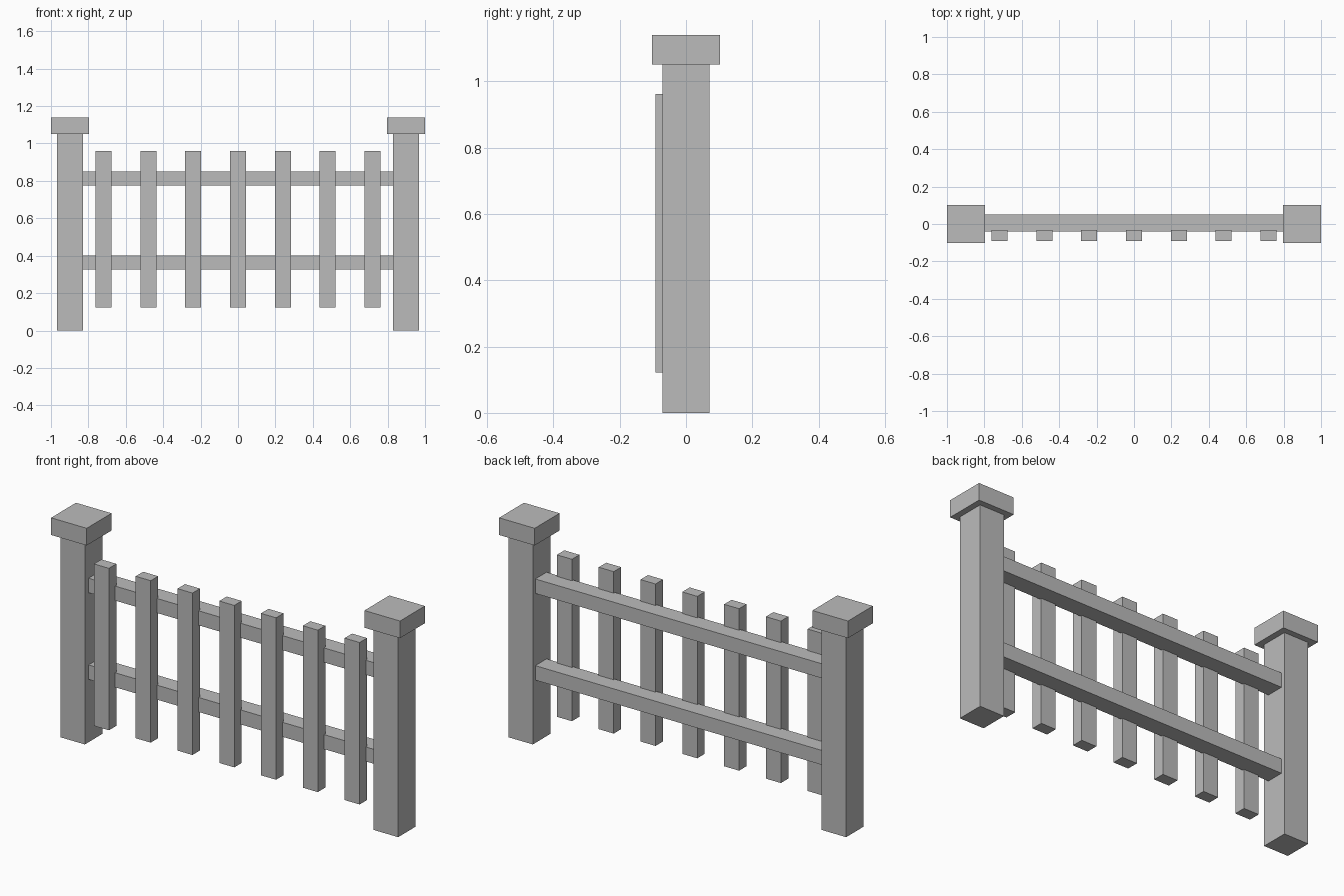
import bpy

if "Cube" in bpy.data.objects:
    bpy.data.objects.remove(bpy.data.objects["Cube"], do_unlink=True)

# Single plain grey for the whole fence
grey = bpy.data.materials.new("plain grey")
grey.use_nodes = True
grey.diffuse_color = (0.5, 0.5, 0.5, 1)
grey.node_tree.nodes["Principled BSDF"].inputs["Base Color"].default_value = grey.diffuse_color


def box(name, x, y, z):
    """Add a box spanning the given (low, high) range on each axis."""
    spans = (x, y, z)
    bpy.ops.mesh.primitive_cube_add(size=1, location=[(a + b) / 2 for a, b in spans])
    obj = bpy.context.object
    obj.name = name
    obj.scale = [b - a for a, b in spans]
    bpy.ops.object.transform_apply(location=False, rotation=False, scale=True)
    obj.data.materials.append(grey)
    return obj


def around(centre, width):
    return (centre - width / 2, centre + width / 2)


# Posts with square caps
for side, sign in (("left", 1), ("right", -1)):
    x = sign * 0.898
    box(f"{side}_post", around(x, 0.14), around(0, 0.143), (0, 1.051))
    box(f"{side}_post_cap", around(x, 0.204), around(0, 0.204), (1.051, 1.14))

# Horizontal rails between the posts
for name, z in (("lower_rail", 0.363), ("upper_rail", 0.812)):
    box(name, (-0.828, 0.828), (-0.041, 0.051), around(z, 0.075))

# Evenly spaced pickets on the front of the rails
for i in range(7):
    box(f"picket_{i + 1}", around((i - 3) * 0.2395, 0.086), (-0.092, -0.031), (0.122, 0.961))
